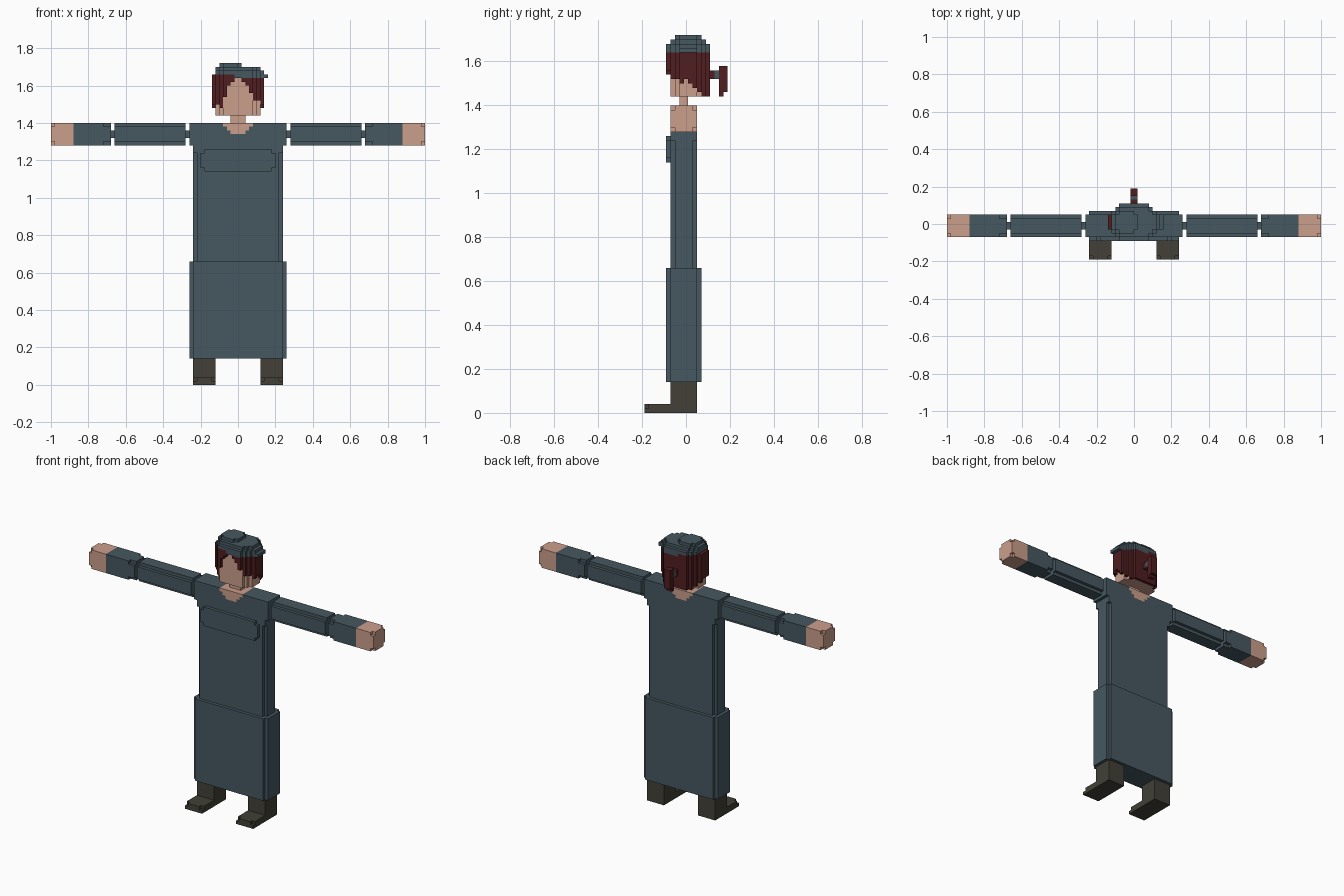
import bpy, bmesh
from mathutils import Vector

if "Cube" in bpy.data.objects:
    bpy.data.objects.remove(bpy.data.objects["Cube"])

U = 0.02  # grid step of the blocky style


def material(name, rgb):
    m = bpy.data.materials.new(name)
    m.diffuse_color = (*rgb, 1)
    m.use_nodes = True
    m.node_tree.nodes["Principled BSDF"].inputs["Base Color"].default_value = m.diffuse_color
    return m


CLOTH = material("slate_cloth", (0.061, 0.098, 0.119))
SKIN = material("skin", (0.60, 0.345, 0.26))
HAIR = material("dark_red_hair", (0.080, 0.013, 0.014))
SHOE = material("dark_leather", (0.054, 0.051, 0.037))


def finish(name, bm, mat):
    bmesh.ops.recalc_face_normals(bm, faces=bm.faces)
    me = bpy.data.meshes.new(name)
    bm.to_mesh(me)
    bm.free()
    me.materials.append(mat)
    ob = bpy.data.objects.new(name, me)
    bpy.context.collection.objects.link(ob)
    return ob


def prism(name, profile, axis, lo, hi, mat):
    """Extrude a 2D profile along an axis; profile uses the two other axes in order."""
    bm = bmesh.new()
    verts = []
    for p in profile:
        co = list(p)
        co.insert(axis, lo)
        verts.append(bm.verts.new(co))
    face = bm.faces.new(verts)
    out = bmesh.ops.extrude_face_region(bm, geom=[face])
    shift = Vector((0, 0, 0))
    shift[axis] = hi - lo
    moved = [g for g in out["geom"] if isinstance(g, bmesh.types.BMVert)]
    bmesh.ops.translate(bm, verts=moved, vec=shift)
    return finish(name, bm, mat)


def rect(a0, a1, b0, b1):
    return [(a0, b0), (a1, b0), (a1, b1), (a0, b1)]


def notched(a0, a1, b0, b1, n=U):
    """Rectangle with a square notch in each corner."""
    return [(a0 + n, b0), (a1 - n, b0), (a1 - n, b0 + n), (a1, b0 + n),
            (a1, b1 - n), (a1 - n, b1 - n), (a1 - n, b1), (a0 + n, b1),
            (a0 + n, b1 - n), (a0, b1 - n), (a0, b0 + n), (a0 + n, b0 + n)]


def cells_mesh(name, cells, mat):
    """Outer skin of a set of grid cells, flat areas merged."""
    bm = bmesh.new()
    cache = {}

    def vert(c):
        if c not in cache:
            cache[c] = bm.verts.new((c[0] * U, c[1] * U + 0.01, c[2] * U))
        return cache[c]

    for c in cells:
        for ax in range(3):
            b, d = (ax + 1) % 3, (ax + 2) % 3
            for s in (0, 1):
                near = list(c)
                near[ax] += 2 * s - 1
                if tuple(near) in cells:
                    continue
                quad = []
                for p, q in ((0, 0), (1, 0), (1, 1), (0, 1)):
                    k = list(c)
                    k[ax] += s
                    k[b] += p
                    k[d] += q
                    quad.append(vert(tuple(k)))
                bm.faces.new(quad if s else quad[::-1])
    me_normals = list(bm.faces)
    bmesh.ops.recalc_face_normals(bm, faces=me_normals)
    bmesh.ops.dissolve_limit(bm, angle_limit=0.01, verts=bm.verts, edges=bm.edges)
    return finish(name, bm, mat)


def plan(hx, hy, cut):
    """Grid cells of a rectangle with stepped diagonal corners."""
    return {(i, j) for i in range(-hx, hx) for j in range(-hy, hy)
            if abs(i + .5) + abs(j + .5) <= cut}


# Legs, shoes and arms, left and right
Y0, Y1 = -0.07, 0.05
for s, side in ((1, "left"), (-1, "right")):
    x0, x1 = sorted((s * 0.12, s * 0.24))
    prism(side + "_leg", rect(x0, x1, Y0, Y1), 2, 0, 0.15, SHOE)
    prism(side + "_shoe", rect(x0, x1, -0.17, Y0), 2, 0, 0.04, SHOE)
    prism(side + "_toe_cap", [(x0, 0), (x1, 0), (x1, .02), (x1 - U, .02),
                              (x1 - U, .04), (x0 + U, .04), (x0 + U, .02), (x0, .02)],
          1, -0.19, -0.17, SHOE)

    full, soft = rect(Y0, Y1, 1.28, 1.40), notched(Y0, Y1, 1.28, 1.40)
    joint = rect(-0.03, 0.01, 1.32, 1.36)
    for part, prof, a, b, mat in (
            ("shoulder_joint", joint, 0.26, 0.28, CLOTH),
            ("upper_sleeve", soft, 0.28, 0.66, CLOTH),
            ("elbow_joint", joint, 0.66, 0.68, CLOTH),
            ("lower_sleeve", soft, 0.68, 0.72, CLOTH),
            ("cuff", full, 0.72, 0.88, CLOTH),
            ("hand", full, 0.88, 0.98, SKIN),
            ("fingertips", soft, 0.98, 1.00, SKIN)):
        prism(side + "_" + part, prof, 0, s * a, s * b, mat)

# Dress
prism("skirt", notched(-0.26, 0.26, -0.09, 0.07), 2, 0.14, 0.66, CLOTH)
prism("bodice", notched(-0.24, 0.24, Y0, Y1), 2, 0.66, 1.24, CLOTH)
prism("chest_pocket", notched(-0.20, 0.20, 1.14, 1.26), 1, -0.09, Y0, CLOTH)

# Stepped neckline shared by the yoke and the skin inset
half = [(0.04, 1.34), (0.04, 1.36), (0.06, 1.36), (0.06, 1.38), (0.08, 1.38), (0.08, 1.40)]
neckline = [(-x, z) for x, z in half[::-1]] + half
yoke = [(-0.26, 1.40)] + neckline + [(0.26, 1.40), (0.26, 1.28), (0.24, 1.28), (0.24, 1.24),
                                     (-0.24, 1.24), (-0.24, 1.28), (-0.26, 1.28)]
prism("yoke", yoke, 1, Y0, Y1, CLOTH)
prism("neckline_skin", neckline, 1, Y0, Y1, SKIN)
prism("neck", rect(-0.04, 0.04, -0.03, 0.01), 2, 1.40, 1.44, SKIN)

# Head
inner, outer = plan(6, 4, 7), plan(7, 5, 8)
cells_mesh("head", {(i, j, k) for i, j in inner for k in range(72, 82)}, SKIN)

# Hair shell: ragged hem, long at the back, open around the face
FRINGE = [75, 75, 74, 77, 80, 81, 82, 82, 81, 80, 78, 76, 75, 75]  # hem height by column
BACK = [75, 74, 73, 72, 72]                                        # hem behind the ears


def hem(i, j):
    if j >= 0:
        return BACK[j]
    if abs(i + .5) > 5:
        return 75 + (j % 2 if i > 0 else 0)
    return FRINGE[i + 7]


cells_mesh("hair", {(i, j, k) for i, j in outer - inner
                    for k in range(hem(i, j), 82 if i >= -1 else 83)}, HAIR)

# Tilted cap in stacked layers
cap = {(i, j, 82) for i, j in outer if i >= -1}
cap |= {(i, j, 82) for i, j in inner}
cap |= {(7, j, 82) for j in range(-2, 2)}
cap |= {(i, j, 83) for i, j in outer if i >= -6}
cap |= {(i, j, 84) for i, j in inner}
cap |= {(i - 2, j, 85) for i, j in plan(3, 3, 4)}
cells_mesh("cap", cap, CLOTH)

# Ponytail with tie
prism("ponytail_root", rect(-0.02, 0.02, 1.52, 1.56), 1, 0.11, 0.13, HAIR)
prism("ponytail_tie", rect(-0.02, 0.02, 1.52, 1.56), 1, 0.13, 0.15, CLOTH)
prism("ponytail", [(0.15, 1.44), (0.17, 1.44), (0.17, 1.46), (0.19, 1.46),
                   (0.19, 1.58), (0.15, 1.58)], 0, -0.02, 0.02, HAIR)
